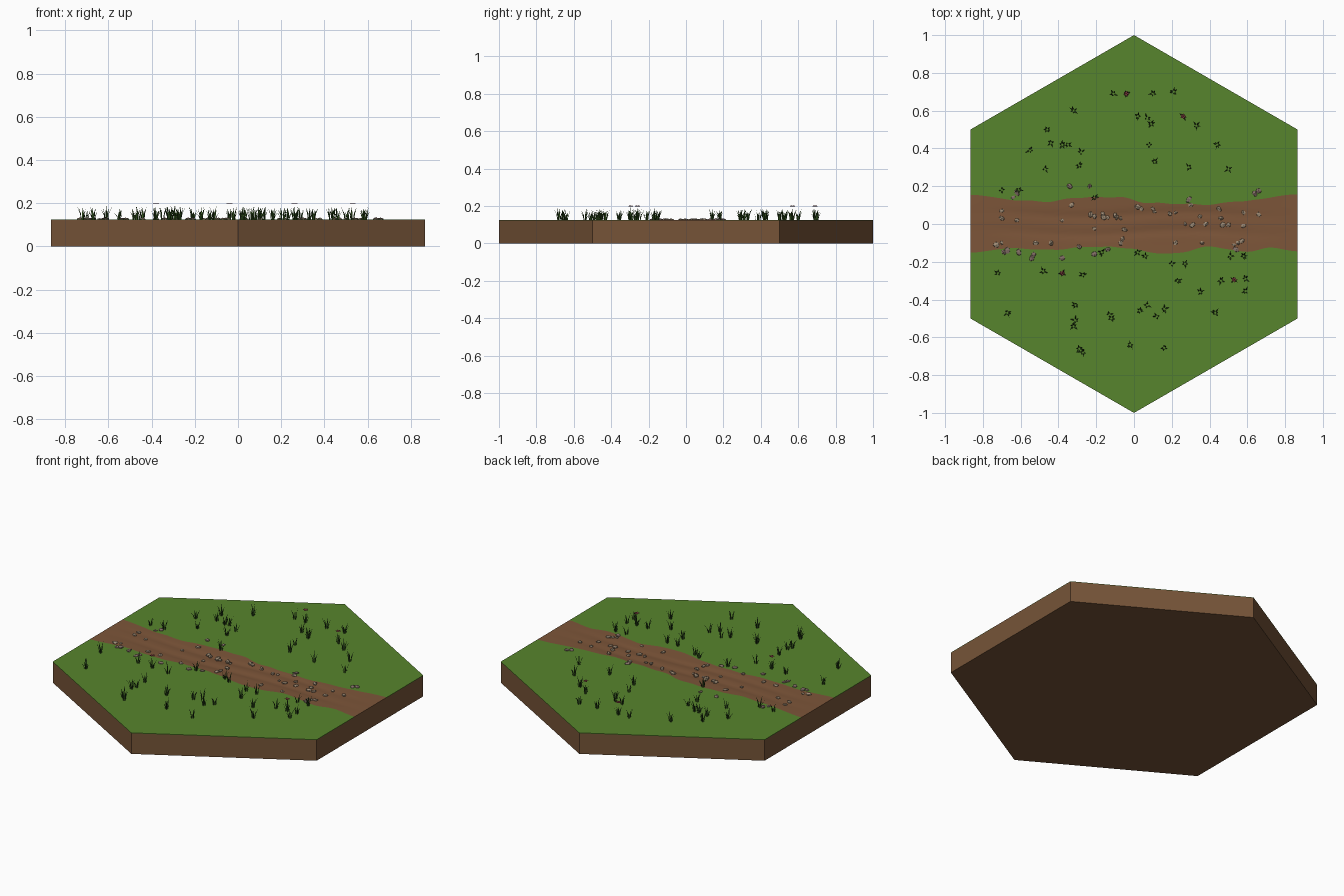
import bpy, bmesh, math, random
from mathutils import Vector, Matrix

if "Cube" in bpy.data.objects:
    bpy.data.objects.remove(bpy.data.objects["Cube"])

random.seed(7)
TOP = 0.125
W = math.sqrt(3) / 2


def material(name, rgb):
    m = bpy.data.materials.new(name)
    m.diffuse_color = (*rgb, 1)
    m.use_nodes = True
    m.node_tree.nodes["Principled BSDF"].inputs["Base Color"].default_value = m.diffuse_color
    return m


GRASS = material("grass_green", (0.095, 0.235, 0.026))
PATH = material("path_brown", (0.205, 0.092, 0.041))
SOIL = material("soil_brown", (0.18, 0.088, 0.039))
BLADE = material("dark_blade_green", (0.03, 0.085, 0.014))
BLADE2 = material("mid_blade_green", (0.05, 0.13, 0.02))
PALE = material("pale_pebble", (0.34, 0.26, 0.18))
DUSK = material("dusky_stone", (0.22, 0.155, 0.13))
PETAL = material("flower_red", (0.3, 0.06, 0.07))


def finish(bm, name, mats):
    bmesh.ops.recalc_face_normals(bm, faces=bm.faces)
    me = bpy.data.meshes.new(name)
    bm.to_mesh(me)
    bm.free()
    for m in mats:
        me.materials.append(m)
    ob = bpy.data.objects.new(name, me)
    bpy.context.collection.objects.link(ob)
    return ob


def interp(knots, x):
    for (x0, y0), (x1, y1) in zip(knots, knots[1:]):
        if x <= x1:
            t = max(0, (x - x0) / (x1 - x0))
            return y0 + (y1 - y0) * t * t * (3 - 2 * t)
    return knots[-1][1]


# soil block: open-topped hexagonal prism
bm = bmesh.new()
ring = [(math.sin(i * math.pi / 3), math.cos(i * math.pi / 3)) for i in range(6)]
low = [bm.verts.new((x, y, 0)) for x, y in ring]
high = [bm.verts.new((x, y, TOP - 0.003)) for x, y in ring]
bm.faces.new(low)
for i in range(6):
    j = (i + 1) % 6
    bm.faces.new((low[i], low[j], high[j], high[i]))
finish(bm, "soil_block", [SOIL])

# ground sheet: two grass banks with a rutted path between wavy edges
UPPER = [(-.87, .155), (-.6, .125), (-.45, .118), (-.3, .14), (-.1, .143),
         (.1, .11), (.4, .103), (.55, .12), (.87, .157)]
LOWER = [(-.87, -.152), (-.65, -.128), (-.45, -.137), (-.22, -.12), (-.04, -.125),
         (.08, -.15), (.2, -.158), (.4, -.12), (.6, -.147), (.72, -.125), (.87, -.145)]
NX, NP = 72, 14


def path_edges(x):
    wob = 0.004 * math.sin(x * 37) * (1 - abs(x) / W)
    return interp(LOWER, x) + wob, interp(UPPER, x) - wob


def path_height(x, y, t):
    fade = max(0, 1 - (x / W) ** 2)
    rut = sum(math.exp(-((y - c - 0.012 * math.sin(x * 6)) / 0.018) ** 2) for c in (-.045, .05))
    return TOP - fade * (0.003 * math.sin(math.pi * t) + 0.005 * rut)


bm = bmesh.new()
cols = []
for i in range(NX + 1):
    x = -W + 2 * W * i / NX
    edge = 1 - abs(x) / math.sqrt(3)
    lo, hi = path_edges(x)
    col = [bm.verts.new((x, -edge, TOP)), bm.verts.new((x, (lo - edge) / 2, TOP))]
    for k in range(NP + 1):
        y = lo + (hi - lo) * k / NP
        col.append(bm.verts.new((x, y, path_height(x, y, k / NP))))
    col += [bm.verts.new((x, (hi + edge) / 2, TOP)), bm.verts.new((x, edge, TOP))]
    cols.append(col)
for a, b in zip(cols, cols[1:]):
    for k in range(len(a) - 1):
        f = bm.faces.new((a[k], b[k], b[k + 1], a[k + 1]))
        f.material_index = 1 if 2 <= k < NP + 2 else 0
        f.smooth = f.material_index == 1
# thin rim closing the sheet down to the soil
rim = [e for e in bm.edges if e.is_boundary]
ext = bmesh.ops.extrude_edge_only(bm, edges=rim)
for v in ext["geom"]:
    if isinstance(v, bmesh.types.BMVert):
        v.co.z = TOP - 0.003
for f in bm.faces:
    if abs(f.normal.z) < 0.5 and f.calc_area() < 0.001:
        f.smooth = False
finish(bm, "ground_sheet", [GRASS, PATH])

# grass tufts: bent three-sided blades
TUFTS = [(-.11, .69), (-.04, .69), (.10, .69), (.21, .70), (-.32, .60), (.02, .57), (.07, .56),
         (.09, .53), (.26, .57), (.33, .52), (-.46, .50), (-.55, .39), (-.44, .43), (-.38, .42),
         (-.35, .42), (-.28, .38), (.08, .42), (.44, .42), (.11, .33), (.29, .30), (.50, .29),
         (-.47, .29), (-.29, .31), (-.70, .18), (-.61, .18), (-.21, .14)]
TUFTS += [(-.72, -.26), (-.48, -.25), (-.38, -.26), (-.27, -.27), (-.17, -.15), (.02, -.15),
          (.06, -.17), (.20, -.21), (.27, -.21), (.23, -.30), (.46, -.30), (.53, -.295),
          (.59, -.29), (.59, -.355), (.35, -.36), (.43, -.47), (-.67, -.47), (-.31, -.43),
          (-.31, -.51), (-.32, -.54), (-.13, -.48), (-.12, -.50), (.03, -.46), (.07, -.43),
          (.12, -.49), (.16, -.45), (-.29, -.66), (-.27, -.68), (-.02, -.64), (.16, -.655),
          (.51, -.17), (.58, -.17)]
FLOWERS = [(-.04, .69), (.26, .57), (-.38, -.26), (.53, -.295)]


def blade(bm, x, y, ang, height, lean, width, mat):
    d = Vector((math.cos(ang), math.sin(ang), 0))
    s = Vector((-d.y, d.x, 0))
    base = Vector((x, y, TOP - 0.003))
    rings = []
    for t, w in ((0, .7), (.5, 1)):
        c = base + d * (lean * t * t) + Vector((0, 0, height * t))
        rings.append([bm.verts.new(c + s * w * width), bm.verts.new(c - s * w * width),
                      bm.verts.new(c + d * w * width * .5)])
    tip = bm.verts.new(base + d * lean + Vector((0, 0, height)))
    for k in range(3):
        n = (k + 1) % 3
        quad = bm.faces.new((rings[0][k], rings[0][n], rings[1][n], rings[1][k]))
        tri = bm.faces.new((rings[1][k], rings[1][n], tip))
        quad.material_index = tri.material_index = mat


bm = bmesh.new()
for x, y in TUFTS:
    n = random.randint(4, 6)
    turn = random.uniform(0, 6.28)
    for k in range(n):
        a = turn + k * 6.283 / n + random.uniform(-.4, .4)
        blade(bm, x + .006 * math.cos(a), y + .006 * math.sin(a), a, random.uniform(.035, .066),
              random.uniform(.008, .024), .0036, int(random.random() < .25))
finish(bm, "grass_tufts", [BLADE, BLADE2])

# small flowers: thin stem with a flat five-petal head
bm = bmesh.new()
for x, y in FLOWERS:
    blade(bm, x, y, 0, .078, 0, .002, 0)
    for k in range(5):
        a = k * 2 * math.pi / 5
        m = (Matrix.Translation((x + .008 * math.cos(a), y + .008 * math.sin(a), TOP + .075))
             @ Matrix.Rotation(a, 4, 'Z') @ Matrix.Diagonal((.008, .005, .002, 1)))
        got = bmesh.ops.create_icosphere(bm, subdivisions=1, radius=1, matrix=m)
        for f in {f for v in got["verts"] for f in v.link_faces}:
            f.material_index = 1
finish(bm, "flowers", [BLADE, PETAL])

# pebbles on the path, and dusky stones along its borders
PEBBLES = [(-.70, .07), (-.70, .03), (-.62, .02), (-.73, -.11), (-.70, -.10), (-.52, -.10),
           (-.44, -.10), (-.38, .02), (-.33, .10), (-.23, .05), (-.21, .04), (-.165, .05),
           (-.16, .035), (-.14, .035), (-.10, .045), (-.09, .035), (-.07, .03), (-.21, -.025),
           (-.06, -.08), (-.07, -.10), (.02, .09), (.04, .08), (.10, .08), (.11, .065),
           (.22, .06), (.19, .055), (.30, .10), (.27, 0), (.31, -.005), (.38, 0), (.35, .04),
           (.45, .08), (.46, .03), (.50, -.005), (.47, -.005), (.58, -.01), (.58, .06),
           (.66, .05), (.53, -.11), (.55, -.10), (.57, -.09), (.22, -.10), (.36, -.10),
           (-.05, -.03)]
STONES = [(-.64, .14), (-.62, .165), (-.67, -.14), (-.69, -.15), (-.61, -.15), (-.53, -.16),
          (-.54, -.18), (-.38, -.18), (-.34, .20), (-.235, .20), (-.29, -.12), (-.21, -.16),
          (-.14, -.135), (.29, .13), (.66, .175), (.64, .16), (.54, -.135)]


def stones(name, places, mat, size):
    bm = bmesh.new()
    for x, y in places:
        r = size * random.uniform(.75, 1.2)
        m = (Matrix.Translation((x, y, TOP)) @ Matrix.Rotation(random.uniform(0, 6), 4, 'Z')
             @ Matrix.Diagonal((r, r * random.uniform(.65, .9), r * .5, 1)))
        got = bmesh.ops.create_icosphere(bm, subdivisions=1, radius=1, matrix=m)
        for v in got["verts"]:
            v.co += Vector([random.uniform(-.1, .1) * r for _ in range(3)])
    finish(bm, name, [mat])


stones("path_pebbles", PEBBLES, PALE, .015)
stones("border_stones", STONES, DUSK, .018)
